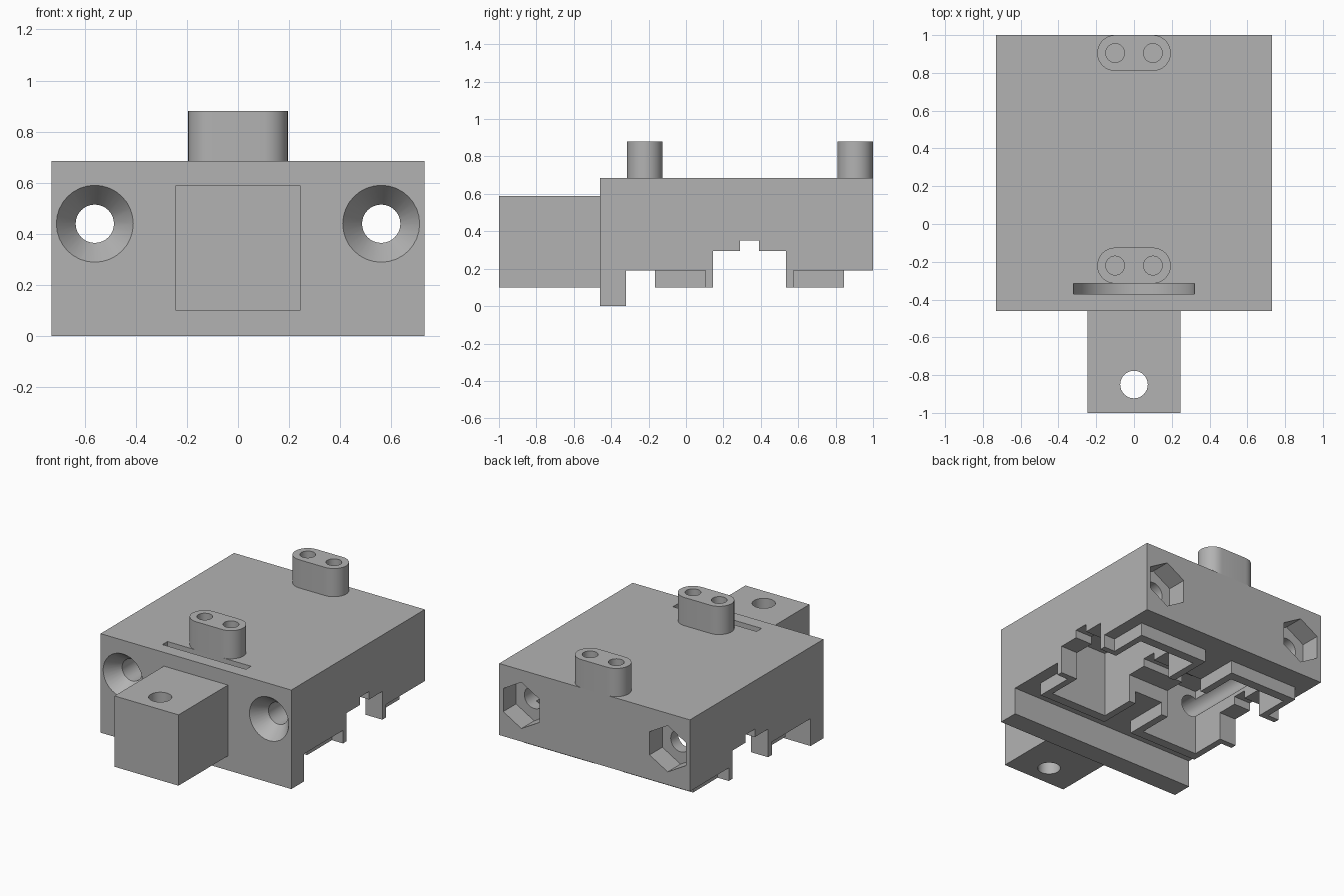
import bpy, bmesh
from math import cos, sin, pi, radians

cube = bpy.data.objects.get("Cube")
if cube:
    bpy.data.objects.remove(cube, do_unlink=True)

grey = bpy.data.materials.new("plain_grey")
grey.use_nodes = True
colour = (0.45, 0.45, 0.45, 1)
grey.diffuse_color = colour
grey.node_tree.nodes["Principled BSDF"].inputs["Base Color"].default_value = colour


def circle(u, v, r, n=32):
    return [(u + r * sin(2 * pi * i / n), v + r * cos(2 * pi * i / n)) for i in range(n)]


def rect(u0, u1, v0, v1):
    return [(u0, v0), (u1, v0), (u1, v1), (u0, v1)]


def prism(name, axis, start, end, a, b=None):
    """Solid between outline a at start and outline b (default a) at end."""
    place = {"x": lambda u, v, w: (w, u, v),
             "y": lambda u, v, w: (u, w, v),
             "z": lambda u, v, w: (u, v, w)}[axis]
    b = b or a
    bm = bmesh.new()
    low = [bm.verts.new(place(u, v, start)) for u, v in a]
    top = [bm.verts.new(place(u, v, end)) for u, v in b]
    bm.faces.new(low)
    bm.faces.new(top)
    for i in range(len(a)):
        j = (i + 1) % len(a)
        bm.faces.new((low[i], low[j], top[j], top[i]))
    bmesh.ops.recalc_face_normals(bm, faces=bm.faces)
    mesh = bpy.data.meshes.new(name)
    bm.to_mesh(mesh)
    bm.free()
    mesh.materials.append(grey)
    ob = bpy.data.objects.new(name, mesh)
    bpy.context.collection.objects.link(ob)
    return ob


def cut(ob, *shape):
    """Subtract a prism from the object."""
    tool = prism("cutter", *shape)
    tool.hide_render = True
    mod = ob.modifiers.new("cut", "BOOLEAN")
    mod.operation = "DIFFERENCE"
    mod.solver = "EXACT"
    mod.object = tool
    bpy.context.view_layer.objects.active = ob
    bpy.ops.object.modifier_apply(modifier=mod.name)
    bpy.data.objects.remove(tool, do_unlink=True)


# Body: side profile with front lip and stepped underside notch
side = [(-.46, 0), (-.32, 0), (-.32, .19), (.145, .19), (.145, .295), (.29, .295),
        (.29, .35), (.39, .35), (.39, .295), (.535, .295), (.535, .19), (1, .19),
        (1, .685), (-.46, .685)]
body = prism("body", "x", -.73, .73, side)

for s in (-1, 1):
    x = s * .56
    # Pocket in the underside
    cut(body, "z", .1, .56, rect(*sorted((s * .16, s * .60)), -.10, .78))
    # Screw passage, countersink and hexagonal nut recess
    cut(body, "y", -.6, 1.1, circle(x, .44, .075))
    cut(body, "y", -.47, -.36, circle(x, .44, .158), circle(x, .44, .075))
    cut(body, "y", .86, 1.1, circle(x, .44, .16, 6))

# Narrow curved slot in the top
cut(body, "y", -.37, -.315, circle(0, .685, .32, 64))

# Front block with an upright hole
nose = prism("front_block", "z", .1, .59, rect(-.245, .245, -1, -.455))
cut(nose, "z", 0, .7, circle(0, -.85, .073))

# Round-ended posts with paired holes that run into the body
parts = [body, nose]
for name, y in (("front_post", -.22), ("rear_post", .905)):
    outline = [(sx * .1 + .095 * cos(t), y + .095 * sin(t))
               for sx, first in ((1, -90), (-1, 90))
               for t in (radians(first + 180 * i / 16) for i in range(17))]
    post = prism(name, "z", .68, .88, outline)
    for x in (-.1, .1):
        for ob in (post, body):
            cut(ob, "z", .4, .95, circle(x, y, .05, 24))
    parts.append(post)

# Pocket rims with outer tabs, mirrored to all four corners
rim = [(.11, -.165), (.645, -.165), (.645, .105), (.73, .105), (.73, .145),
       (.60, .145), (.60, -.10), (.16, -.10), (.16, .145), (.11, .145)]
for sx, side_name in ((1, "left"), (-1, "right")):
    for rear, end_name in ((False, "front"), (True, "rear")):
        outline = [(sx * x, .68 - y if rear else y) for x, y in rim]
        parts.append(prism(f"{end_name}_{side_name}_rim", "z", .1, .19, outline))

# Smooth the round walls and keep the edges sharp
bpy.ops.object.select_all(action="DESELECT")
for ob in parts:
    ob.select_set(True)
bpy.context.view_layer.objects.active = body
bpy.ops.object.shade_smooth_by_angle(angle=radians(30))
